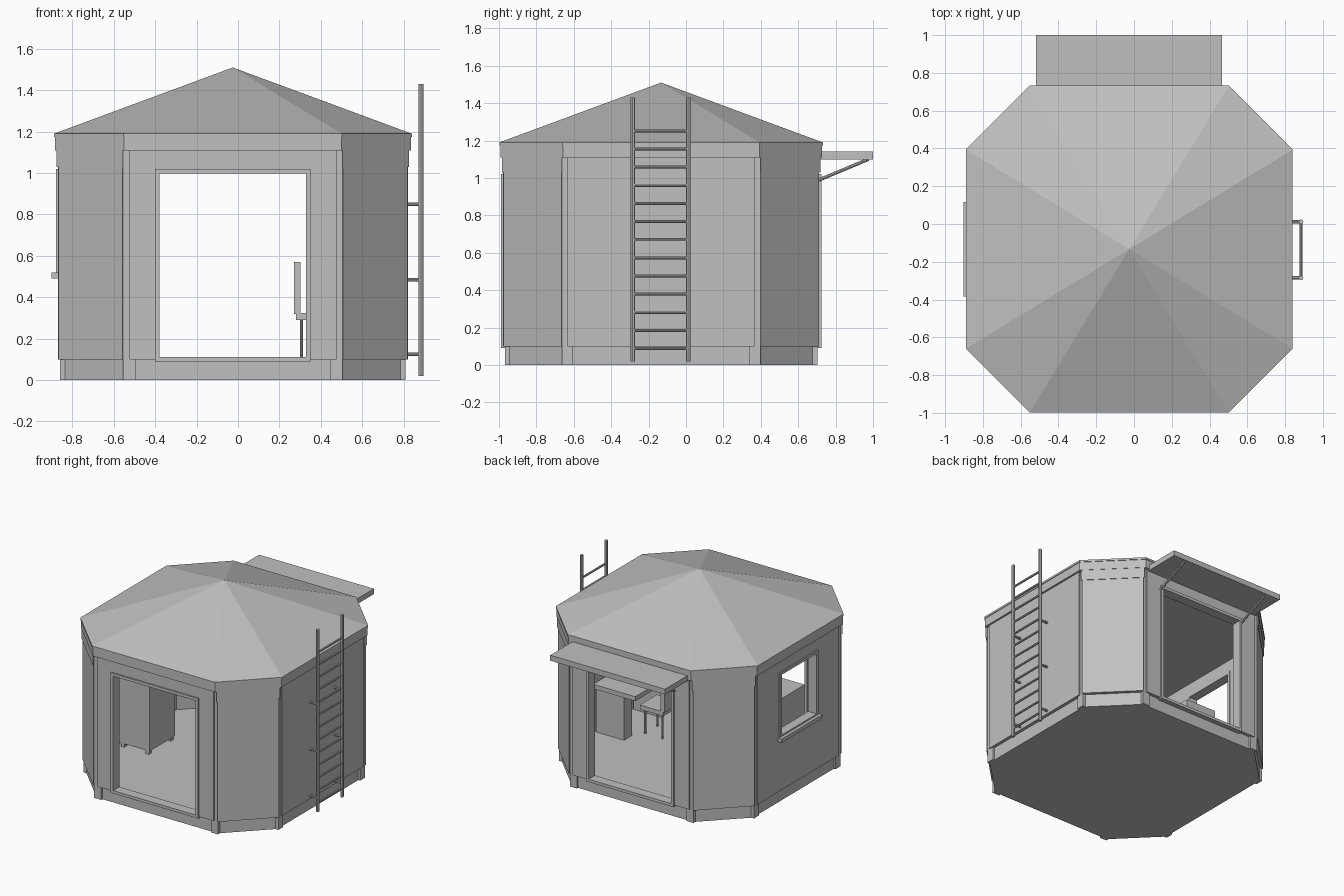
import bpy, bmesh, math
from mathutils import Matrix, Vector

if "Cube" in bpy.data.objects:
    bpy.data.objects.remove(bpy.data.objects["Cube"])

CX, CY = -0.025, -0.133      # centre of the octagonal cabin
H, C = 0.835, 0.53           # half width and corner position

grey = bpy.data.materials.new("plain_grey")
grey.diffuse_color = (0.53, 0.53, 0.53, 1)
grey.use_nodes = True
grey.node_tree.nodes["Principled BSDF"].inputs["Base Color"].default_value = grey.diffuse_color


def finish(name, bm, turn=0, centred=True):
    """Turn a part by quarter turns, move it onto the cabin and link it."""
    if centred:
        bm.transform(Matrix.Translation((CX, CY, 0)) @ Matrix.Rotation(turn * math.pi / 2, 4, 'Z'))
    bmesh.ops.recalc_face_normals(bm, faces=bm.faces)
    me = bpy.data.meshes.new(name)
    bm.to_mesh(me)
    bm.free()
    me.materials.append(grey)
    ob = bpy.data.objects.new(name, me)
    bpy.context.collection.objects.link(ob)
    return ob


def add_box(bm, x0, x1, y0, y1, z0, z1):
    m = Matrix.Translation(((x0 + x1) / 2, (y0 + y1) / 2, (z0 + z1) / 2))
    m = m @ Matrix.Diagonal((x1 - x0, y1 - y0, z1 - z0, 1))
    bmesh.ops.create_cube(bm, size=1, matrix=m)


def boxes(name, items, turn=0, centred=True):
    bm = bmesh.new()
    for b in items:
        add_box(bm, *b)
    return finish(name, bm, turn, centred)


def prism(name, pts, z0, z1, turn=0):
    bm = bmesh.new()
    lo = [bm.verts.new((x, y, z0)) for x, y in pts]
    hi = [bm.verts.new((x, y, z1)) for x, y in pts]
    bm.faces.new(lo)
    bm.faces.new(hi)
    n = len(pts)
    for i in range(n):
        j = (i + 1) % n
        bm.faces.new((lo[i], lo[j], hi[j], hi[i]))
    return finish(name, bm, turn)


def octagon(h, c):
    return [(c, -h), (h, -c), (h, c), (c, h), (-c, h), (-h, c), (-h, -c), (-c, -h)]


def add_rod(bm, a, b, r, sides=8):
    a, b = Vector(a), Vector(b)
    d = b - a
    m = Matrix.Translation((a + b) / 2) @ d.to_track_quat('Z', 'Y').to_matrix().to_4x4()
    bmesh.ops.create_cone(bm, cap_ends=True, segments=sides, radius1=r, radius2=r,
                          depth=d.length, matrix=m)


def ring(w, z0, z1, d0, d1, t):
    """Four bars of a rectangular frame on the front side."""
    return [(-w, -w + t, d0, d1, z0, z1), (w - t, w, d0, d1, z0, z1),
            (-w + t, w - t, d0, d1, z0, z0 + t), (-w + t, w - t, d0, d1, z1 - t, z1)]


def wall(name, turn, opening=None):
    """Straight wall with a raised panel and an optional opening (w, z0, z1)."""
    items = []
    for half, d0, d1 in ((C, -H, -H + 0.05), (0.5, -0.845, -H)):
        if opening:
            w, z0, z1 = opening
            items += [(-half, -w, d0, d1, 0.1, 1.11), (w, half, d0, d1, 0.1, 1.11),
                      (-w, w, d0, d1, z1, 1.11)]
            if z0 > 0.11:
                items.append((-w, w, d0, d1, 0.1, z0))
        else:
            items.append((-half, half, d0, d1, 0.1, 1.11))
    boxes(name, items, turn)


# Floor slab and corner posts
prism("floor_slab", octagon(0.82, 0.52), 0, 0.1)
posts = []
for x0, y0 in ((C - 0.06, H - 0.06), (H - 0.06, C - 0.06)):
    for sx in (-1, 1):
        for sy in (-1, 1):
            xs = sorted((sx * x0, sx * (x0 + 0.06)))
            ys = sorted((sy * y0, sy * (y0 + 0.06)))
            posts.append((*xs, *ys, 0, 1.11))
boxes("corner_posts", posts)

# Straight walls
wall("front_wall", 0, (0.36, 0.1, 1.01))
wall("right_wall", 1)
wall("back_wall", 2, (0.36, 0.1, 1.01))
wall("left_wall", 3, (0.22, 0.53, 1.01))

# Diagonal walls with a header strip
for k in range(4):
    prism("diagonal_wall", [(C, -H), (H, -C), (H - 0.05, -C + 0.02), (C - 0.02, -H + 0.05)],
          0.1, 1.11, k)
    prism("diagonal_panel", [(C + 0.002, -H - 0.008), (H + 0.008, -C - 0.002), (H, -C), (C, -H)],
          0.1, 1.03, k)
    prism("diagonal_header", [(C, -H - 0.016), (H + 0.016, -C), (H, -C), (C, -H)],
          1.03, 1.11, k)

# Door and window frames
boxes("front_door_frame", ring(0.375, 0.09, 1.02, -0.857, -0.78, 0.022))
boxes("back_door_frame", ring(0.375, 0.09, 1.02, -0.857, -0.78, 0.022), 2)
boxes("window_frame", ring(0.235, 0.51, 1.02, -0.853, -0.78, 0.022), 3)
boxes("window_sill", [(-0.25, 0.25, -0.877, -0.78, 0.49, 0.52)], 3)

# Fascia, eave and pyramid roof
prism("fascia", octagon(0.86, 0.525), 1.11, 1.175)
bm = bmesh.new()
low = [bm.verts.new((x, y, 1.175)) for x, y in octagon(0.865, 0.527)]
rim = [bm.verts.new((x, y, 1.19)) for x, y in octagon(0.865, 0.527)]
top = bm.verts.new((0, 0, 1.51))
bm.faces.new(low)
for i in range(8):
    j = (i + 1) % 8
    bm.faces.new((low[i], low[j], rim[j], rim[i]))
    bm.faces.new((rim[i], rim[j], top))
finish("roof", bm)

# Awning over the back opening with two braces
boxes("awning", [(-0.52, 0.465, 0.70, 1.0, 1.10, 1.142)], 0, False)
bm = bmesh.new()
for x in (-0.40, 0.35):
    add_rod(bm, (x, 0.70, 0.985), (x, 0.975, 1.10), 0.009)
finish("awning_braces", bm, 0, False)

# Ladder on the right wall
bm = bmesh.new()
for y in (-0.285, 0.012):
    add_rod(bm, (0.884, y, 0.02), (0.884, y, 1.43), 0.0125)
    for z in (0.125, 0.485, 0.85):
        add_rod(bm, (0.81, y, z), (0.884, y, z), 0.009)
for i in range(13):
    z = 0.088 + i * 0.097
    add_rod(bm, (0.884, -0.285, z), (0.884, 0.012, z), 0.008)
finish("ladder", bm, 0, False)

# Cabinet on small feet beside the window
boxes("cabinet", [(-0.78, -0.52, -0.34, -0.03, 0.13, 0.735)], 0, False)
boxes("cabinet_feet", [(x, x + 0.03, y, y + 0.03, 0.1, 0.13)
                       for x in (-0.77, -0.56) for y in (-0.335, -0.065)], 0, False)

# Desk against the right wall
boxes("desk", [(0.40, 0.76, -0.48, 0.05, 0.44, 0.475),
               (0.51, 0.75, -0.07, 0.03, 0.1, 0.44),
               (0.51, 0.75, -0.46, -0.43, 0.1, 0.44)], 0, False)

# Chair facing the desk
boxes("chair_seat", [(0.28, 0.48, -0.33, -0.12, 0.29, 0.325)], 0, False)
boxes("chair_back", [(0.27, 0.302, -0.33, -0.12, 0.32, 0.57)], 0, False)
bm = bmesh.new()
for x in (0.307, 0.455):
    for y in (-0.30, -0.15):
        add_rod(bm, (x, y, 0.1), (x, y, 0.29), 0.008)
finish("chair_legs", bm, 0, False)
